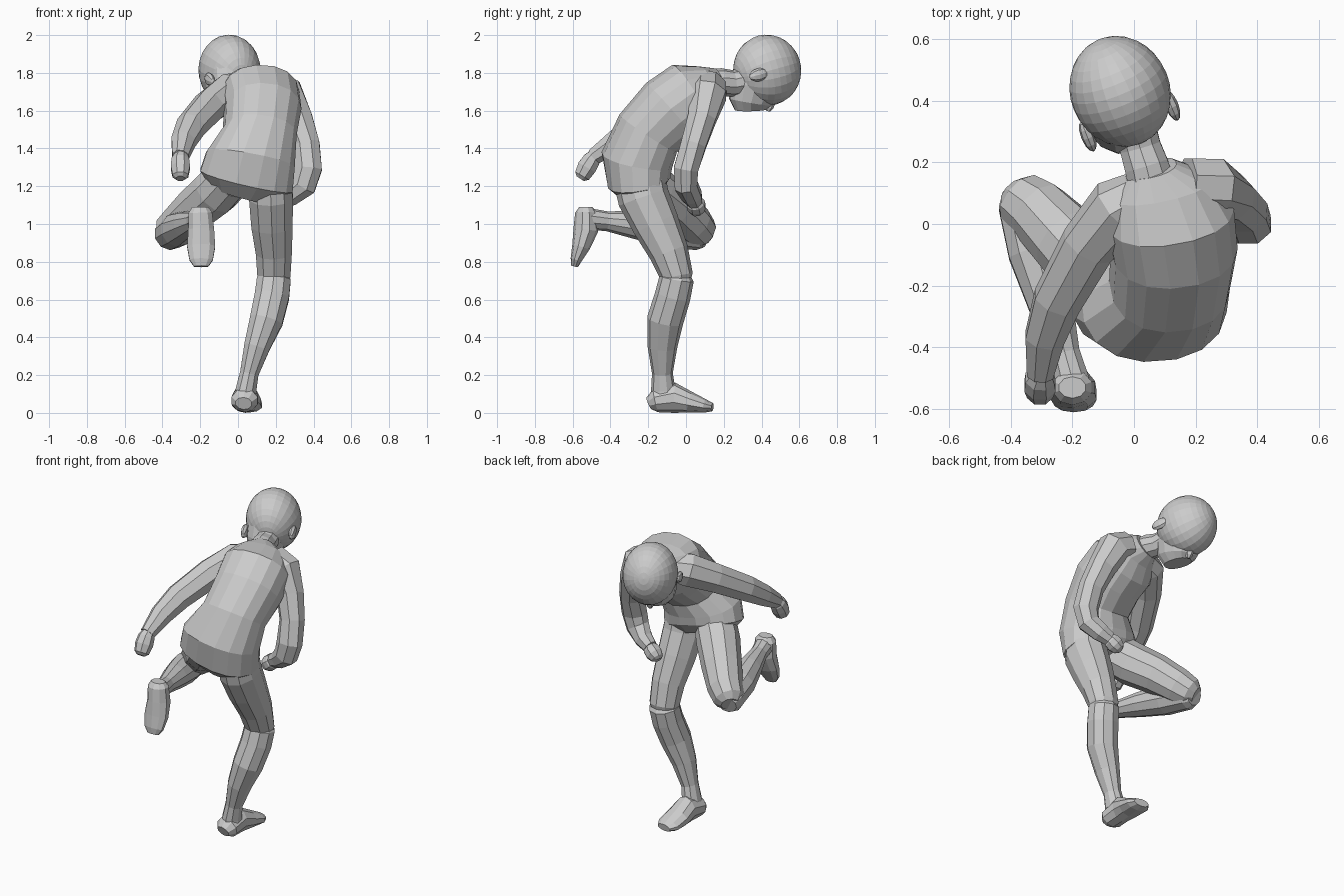
import bpy, bmesh, math
from mathutils import Vector, Matrix


def loft(name, rings, ref=(1, 0, 0), n=10, power=1.0, ref_end=None):
    """Skin a tube through rings of (x, y, z, half_width, half_depth).
    With ref_end the width axis is blended and used as given."""
    bm = bmesh.new()
    pts = [Vector(r[:3]) for r in rings]
    loops = []
    for i, r in enumerate(rings):
        t = (pts[min(i + 1, len(pts) - 1)] - pts[max(i - 1, 0)]).normalized()
        u = Vector(ref)
        if ref_end:
            u = u.lerp(Vector(ref_end), i / (len(rings) - 1))
        else:
            u -= t * u.dot(t)
        u.normalize()
        v = t.cross(u).normalized()
        loop = []
        for k in range(n):
            a = 2 * math.pi * (k + 0.5) / n
            c, s = math.cos(a), math.sin(a)
            c = math.copysign(abs(c) ** power, c)
            s = math.copysign(abs(s) ** power, s)
            loop.append(bm.verts.new(pts[i] + u * r[3] * c + v * r[-1] * s))
        loops.append(loop)
    for a, b in zip(loops, loops[1:]):
        for k in range(n):
            j = (k + 1) % n
            bm.faces.new((a[k], a[j], b[j], b[k]))
    bm.faces.new(loops[0][::-1])
    bm.faces.new(loops[-1])
    return finish(name, bm)


def finish(name, bm):
    bmesh.ops.recalc_face_normals(bm, faces=bm.faces)
    me = bpy.data.meshes.new(name)
    bm.to_mesh(me)
    bm.free()
    ob = bpy.data.objects.new(name, me)
    bpy.context.collection.objects.link(ob)
    return ob


# head frame: columns are right, face direction, crown direction
ex = Vector((0.93, 0.36, 0.06)).normalized()
ey = Vector((0.1, 0.3, -0.95))
ey = (ey - ex * ey.dot(ex)).normalized()
ez = ex.cross(ey)
HEAD = Matrix((ex, ey, ez)).transposed().to_4x4()


def ellipsoid(name, centre, radii, seg=20, rows=14):
    bm = bmesh.new()
    m = Matrix.Translation(centre) @ HEAD @ Matrix.Diagonal((*radii, 1))
    bmesh.ops.create_uvsphere(bm, u_segments=seg, v_segments=rows, radius=1, matrix=m)
    return finish(name, bm)


# torso
loft("torso", [
    (0.03, -0.23, 1.165, 0.19, 0.11), (0.045, -0.25, 1.23, 0.255, 0.17),
    (0.065, -0.26, 1.34, 0.24, 0.19), (0.115, -0.20, 1.48, 0.195, 0.18),
    (0.13, -0.08, 1.60, 0.205, 0.195), (0.115, 0.03, 1.68, 0.21, 0.19),
    (0.09, 0.12, 1.725, 0.17, 0.12), (0.06, 0.18, 1.75, 0.08, 0.08)],
    ref=(0.97, 0.0, -0.26), ref_end=(0.97, 0.25, 0.0), n=16, power=0.9)
loft("neck", [(0.06, 0.12, 1.74, 0.08), (0.04, 0.19, 1.75, 0.075),
              (0.02, 0.25, 1.745, 0.07), (0.0, 0.33, 1.76, 0.07)])

# head
ellipsoid("cranium", (-0.045, 0.43, 1.815), (0.162, 0.188, 0.182), 24, 16)
loft("face", [(-0.045, 0.39, 1.80, 0.13, 0.14), (-0.045, 0.36, 1.72, 0.12, 0.135),
              (-0.045, 0.34, 1.645, 0.098, 0.115), (-0.05, 0.34, 1.605, 0.065, 0.085)],
     ref=ex, n=14, power=0.9)
loft("nose", [(-0.055, 0.45, 1.66, 0.03, 0.03), (-0.05, 0.44, 1.615, 0.022, 0.022),
              (-0.05, 0.435, 1.597, 0.012, 0.01)], n=6)
ellipsoid("ear_left", (-0.15, 0.285, 1.765), (0.022, 0.035, 0.055), 8, 6)
ellipsoid("ear_right", (0.122, 0.385, 1.79), (0.022, 0.035, 0.055), 8, 6)

# left arm swung behind
loft("left_arm", [
    (0.04, 0.09, 1.71, 0.09), (-0.05, 0.05, 1.695, 0.105), (-0.15, -0.07, 1.625, 0.092),
    (-0.25, -0.25, 1.515, 0.082), (-0.29, -0.37, 1.435, 0.068),
    (-0.305, -0.49, 1.355, 0.046)], n=8)
loft("left_fist", [
    (-0.30, -0.48, 1.37, 0.035), (-0.305, -0.50, 1.34, 0.05),
    (-0.305, -0.525, 1.30, 0.055), (-0.305, -0.55, 1.255, 0.045),
    (-0.305, -0.56, 1.24, 0.025)], n=8)

# right arm bent across the front
loft("right_arm", [
    (0.17, 0.12, 1.72, 0.10), (0.25, 0.115, 1.69, 0.105), (0.315, 0.085, 1.56, 0.08, 0.085),
    (0.36, 0.04, 1.42, 0.072, 0.078), (0.37, 0.0, 1.29, 0.07, 0.08),
    (0.345, 0.0, 1.205, 0.065, 0.075), (0.28, 0.03, 1.15, 0.058),
    (0.225, 0.045, 1.12, 0.045)], ref=(0, 1, 0), n=8)
loft("right_fist", [
    (0.23, 0.045, 1.125, 0.035), (0.215, 0.05, 1.11, 0.05), (0.19, 0.055, 1.09, 0.052),
    (0.165, 0.06, 1.07, 0.04), (0.155, 0.065, 1.06, 0.02)], ref=(0, 1, 0), n=8)

# right standing leg
loft("right_thigh", [
    (0.17, -0.25, 1.26, 0.11, 0.14), (0.175, -0.225, 1.14, 0.122, 0.137),
    (0.18, -0.16, 1.0, 0.115, 0.125), (0.19, -0.09, 0.85, 0.10, 0.105),
    (0.19, -0.05, 0.725, 0.092, 0.087), (0.19, -0.055, 0.67, 0.075, 0.07)])
loft("right_shin", [
    (0.19, -0.05, 0.735, 0.075, 0.07), (0.19, -0.05, 0.71, 0.094, 0.092),
    (0.18, -0.07, 0.62, 0.096, 0.095), (0.15, -0.11, 0.49, 0.092, 0.097),
    (0.10, -0.125, 0.35, 0.072, 0.079), (0.06, -0.125, 0.21, 0.052, 0.055),
    (0.042, -0.12, 0.12, 0.058, 0.065), (0.04, -0.12, 0.04, 0.06, 0.06)])
loft("right_foot", [
    (0.03, -0.195, 0.05, 0.045, 0.035), (0.035, -0.16, 0.065, 0.073, 0.063),
    (0.04, -0.06, 0.08, 0.07, 0.08), (0.045, 0.02, 0.056, 0.08, 0.056),
    (0.055, 0.10, 0.036, 0.077, 0.036), (0.06, 0.14, 0.03, 0.05, 0.022)])

# left leg raised and folded back
loft("left_thigh", [
    (-0.05, -0.23, 1.24, 0.125), (-0.12, -0.16, 1.17, 0.13), (-0.22, -0.05, 1.085, 0.12),
    (-0.31, 0.04, 1.0, 0.107), (-0.365, 0.08, 0.955, 0.094), (-0.39, 0.105, 0.935, 0.055)])
loft("left_shin", [
    (-0.37, 0.11, 0.93, 0.06), (-0.36, 0.07, 0.945, 0.085), (-0.32, -0.09, 0.97, 0.092),
    (-0.27, -0.26, 0.995, 0.076), (-0.225, -0.42, 1.015, 0.052),
    (-0.20, -0.51, 1.025, 0.058), (-0.195, -0.55, 1.03, 0.05)])
loft("left_foot", [
    (-0.20, -0.53, 1.09, 0.045, 0.035), (-0.20, -0.53, 1.06, 0.066, 0.057),
    (-0.195, -0.53, 0.97, 0.072, 0.066), (-0.195, -0.556, 0.88, 0.078, 0.048),
    (-0.195, -0.582, 0.81, 0.065, 0.03), (-0.195, -0.59, 0.775, 0.04, 0.018)])
